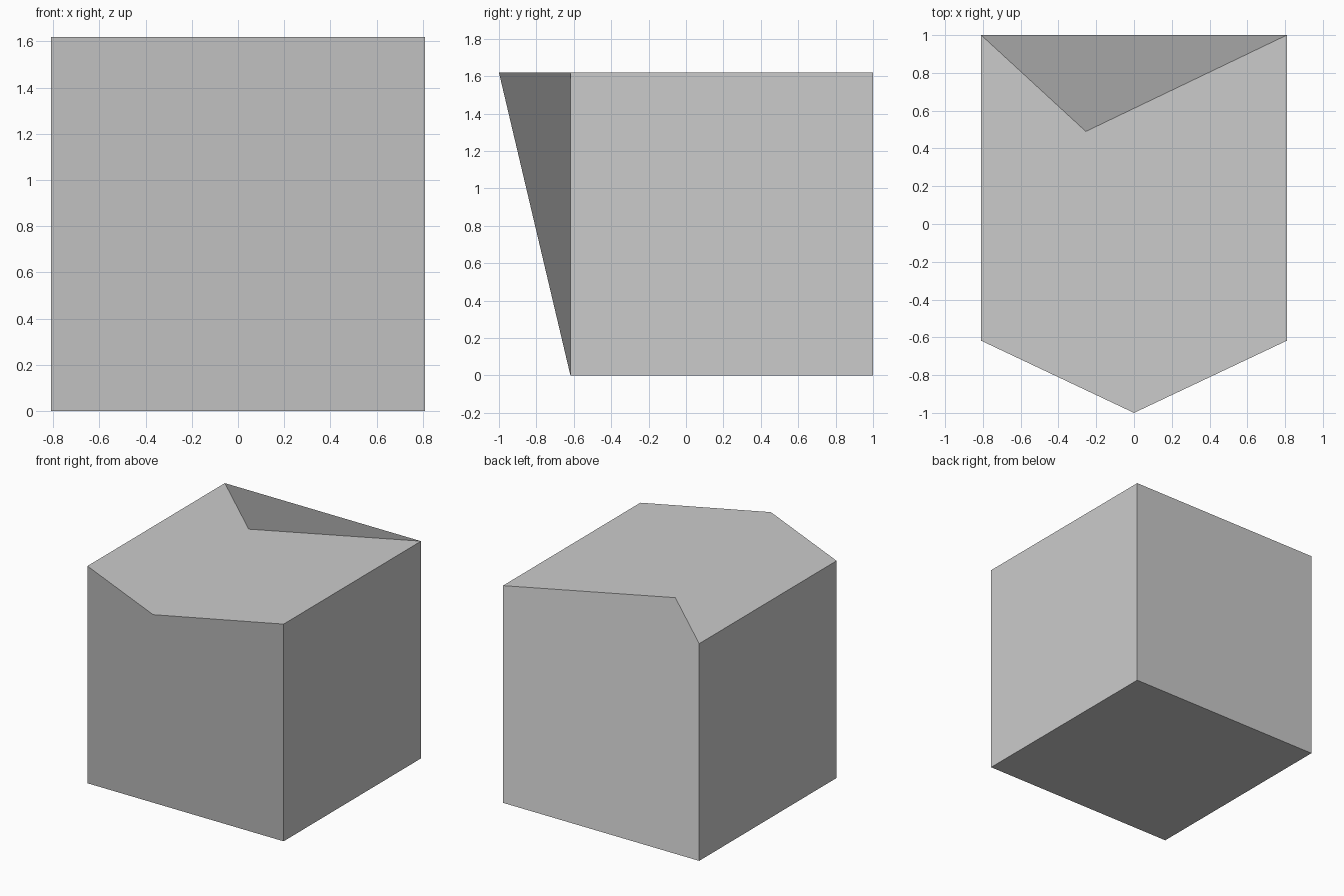
import bpy

# Remove the default object if present
default = bpy.data.objects.get("Cube")
if default:
    bpy.data.objects.remove(default, do_unlink=True)

# Plain grey material
grey = bpy.data.materials.new("mid_grey")
grey.use_nodes = True
colour = (0.6, 0.6, 0.6, 1.0)
grey.diffuse_color = colour
grey.node_tree.nodes["Principled BSDF"].inputs["Base Color"].default_value = colour

# Cube corners, plus one pulled-out point and one pushed-in point on the top rim
half, front, back, height = 0.809, -0.618, 1.0, 1.619
points = {}
for level, z in (("low", 0.0), ("top", height)):
    for depth, y in (("front", front), ("back", back)):
        for side, x in (("a", -half), ("b", half)):
            points[f"{level}_{depth}_{side}"] = (x, y, z)
points["peak"] = (0.0, -1.0, height)
points["dent"] = (-0.255, 0.49, height)

# Panels, wound outwards
panels = [
    "low_front_a low_back_a low_back_b low_front_b",
    "low_front_b low_back_b top_back_b top_front_b",
    "low_back_a low_front_a top_front_a top_back_a",
    "top_front_a low_front_a low_front_b top_front_b peak",
    "dent top_back_b low_back_b low_back_a top_back_a",
    "peak top_front_b top_back_b dent top_back_a top_front_a",
]
names = list(points)
faces = [[names.index(n) for n in panel.split()] for panel in panels]

# Block
mesh = bpy.data.meshes.new("bent_block")
mesh.from_pydata(list(points.values()), [], faces)
mesh.materials.append(grey)
mesh.update()
block = bpy.data.objects.new("bent_block", mesh)
bpy.context.collection.objects.link(block)
